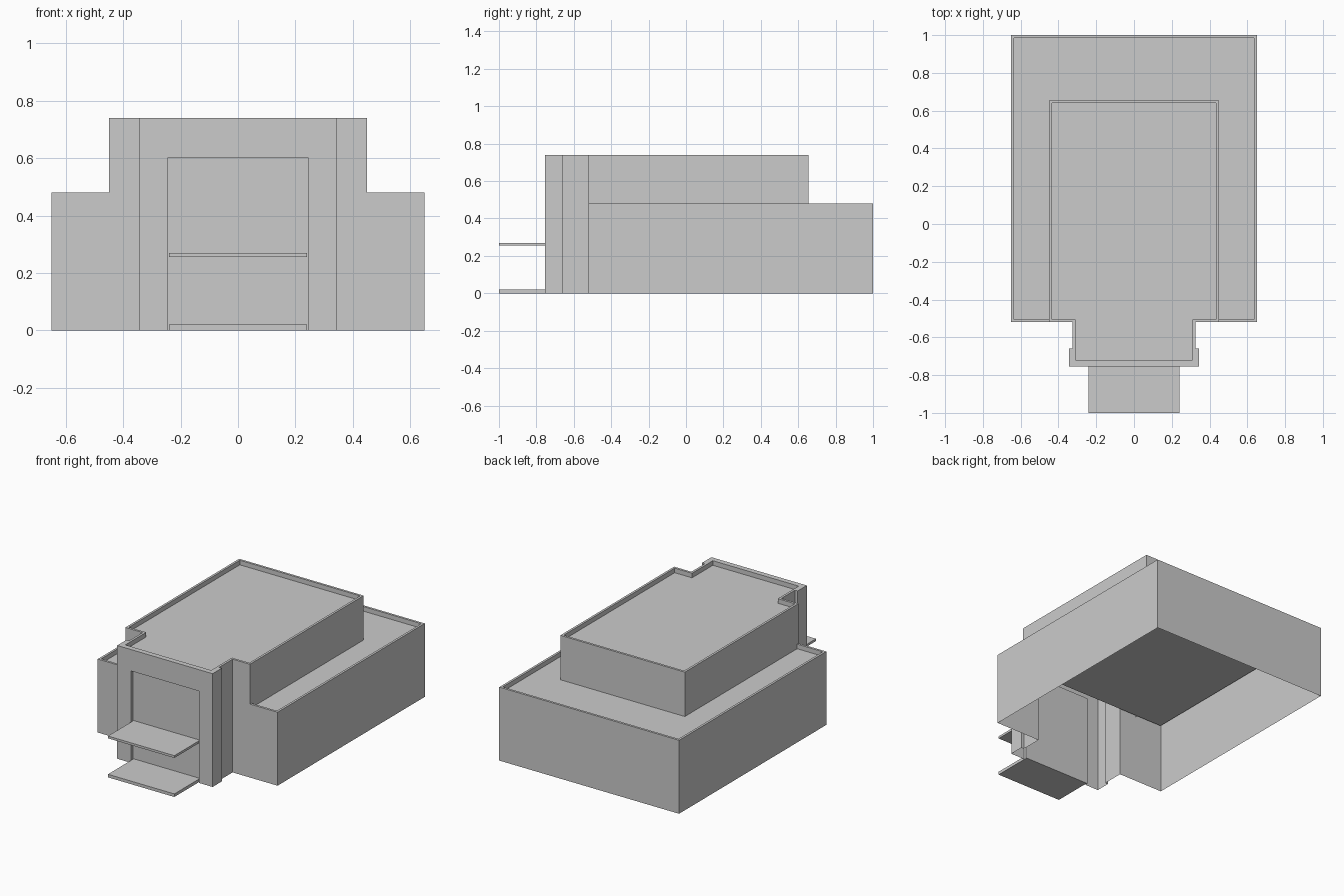
import bpy, bmesh

if "Cube" in bpy.data.objects:
    bpy.data.objects.remove(bpy.data.objects["Cube"])


def mirrored(half):
    return half + [(-x, y) for x, y in reversed(half)]


def face(bm, pts):
    # drop repeated corners so stepped outlines become triangles
    uniq = [p for i, p in enumerate(pts) if p not in pts[:i]]
    bm.faces.new([bm.verts.new(p) for p in uniq])


def finish(bm, name):
    bmesh.ops.remove_doubles(bm, verts=bm.verts, dist=1e-4)
    bmesh.ops.recalc_face_normals(bm, faces=bm.faces)
    me = bpy.data.meshes.new(name)
    bm.to_mesh(me)
    bm.free()
    bpy.context.collection.objects.link(bpy.data.objects.new(name, me))


def parapet_shell(bm, outer, inner, bases, top, depth):
    """Open-bottomed walls with a parapet rim and a sunken roof."""
    n = len(outer)
    floor = top - depth
    for i, base in enumerate(bases):
        j = (i + 1) % n
        a, b, c, d = outer[i], outer[j], inner[j], inner[i]
        if base is not None:
            face(bm, [(*a, base), (*b, base), (*b, top), (*a, top)])
        face(bm, [(*a, top), (*b, top), (*c, top), (*d, top)])
        if c != d:
            face(bm, [(*d, top), (*c, top), (*c, floor), (*d, floor)])
    face(bm, [(*p, floor) for p in inner])


def slab(name, z0, z1):
    bm = bmesh.new()
    bmesh.ops.create_cube(bm, size=1)
    y0, y1 = -1.0, PANEL_Y
    for v in bm.verts:
        v.co = (v.co.x * 0.48, (y0 + y1) / 2 + v.co.y * (y1 - y0),
                (z0 + z1) / 2 + v.co.z * (z1 - z0))
    finish(bm, name)


PANEL_Y = -0.735
FRONT_Y = -0.755

# Lower block with terrace: front wall is open where the entrance bay joins
bm = bmesh.new()
outer = mirrored([(0.325, -0.52), (0.65, -0.52), (0.65, 1.0)])
inner = mirrored([(0.325, -0.505), (0.635, -0.505), (0.635, 0.985)])
parapet_shell(bm, outer, inner, [0] * 5, 0.48, 0.03)
finish(bm, "lower_block")

# Upper block and full-height entrance bay sharing one roof
bm = bmesh.new()
outer = mirrored([(0.45, 0.655), (0.45, -0.52), (0.325, -0.52),
                  (0.325, -0.66), (0.345, -0.66), (0.345, FRONT_Y)])
inner = mirrored([(0.435, 0.64), (0.435, -0.505), (0.31, -0.505),
                  (0.31, -0.66), (0.31, -0.66), (0.31, -0.72)])
# repeated inner corners only matter for the roof polygon, so keep it simple
inner_steps = [0.45, 0.48, 0, 0, 0]
bases = inner_steps + [None] + inner_steps[::-1] + [0.45]
n = len(outer)
top, floor = 0.74, 0.71
for i, base in enumerate(bases):
    j = (i + 1) % n
    a, b, c, d = outer[i], outer[j], inner[j], inner[i]
    if base is not None:
        face(bm, [(*a, base), (*b, base), (*b, top), (*a, top)])
    face(bm, [(*a, top), (*b, top), (*c, top), (*d, top)])
    if c != d:
        face(bm, [(*d, top), (*c, top), (*c, floor), (*d, floor)])
roof = [p for i, p in enumerate(inner) if p not in inner[:i]]
face(bm, [(*p, floor) for p in roof])

# Front of the bay: jambs, lintel, reveals and recessed panel
ox, oz = 0.245, 0.6
for s in (1, -1):
    face(bm, [(s * 0.345, FRONT_Y, 0), (s * ox, FRONT_Y, 0), (s * ox, FRONT_Y, oz),
              (s * ox, FRONT_Y, top), (s * 0.345, FRONT_Y, top)])
    face(bm, [(s * ox, FRONT_Y, 0), (s * ox, PANEL_Y, 0),
              (s * ox, PANEL_Y, oz), (s * ox, FRONT_Y, oz)])
face(bm, [(-ox, FRONT_Y, oz), (ox, FRONT_Y, oz), (ox, FRONT_Y, top), (-ox, FRONT_Y, top)])
face(bm, [(-ox, FRONT_Y, oz), (ox, FRONT_Y, oz), (ox, PANEL_Y, oz), (-ox, PANEL_Y, oz)])
face(bm, [(-ox, PANEL_Y, 0), (ox, PANEL_Y, 0), (ox, PANEL_Y, oz), (-ox, PANEL_Y, oz)])
finish(bm, "upper_block_with_entrance_bay")

# Entrance step and canopy
slab("entrance_step", 0.0, 0.02)
slab("entrance_canopy", 0.255, 0.27)
